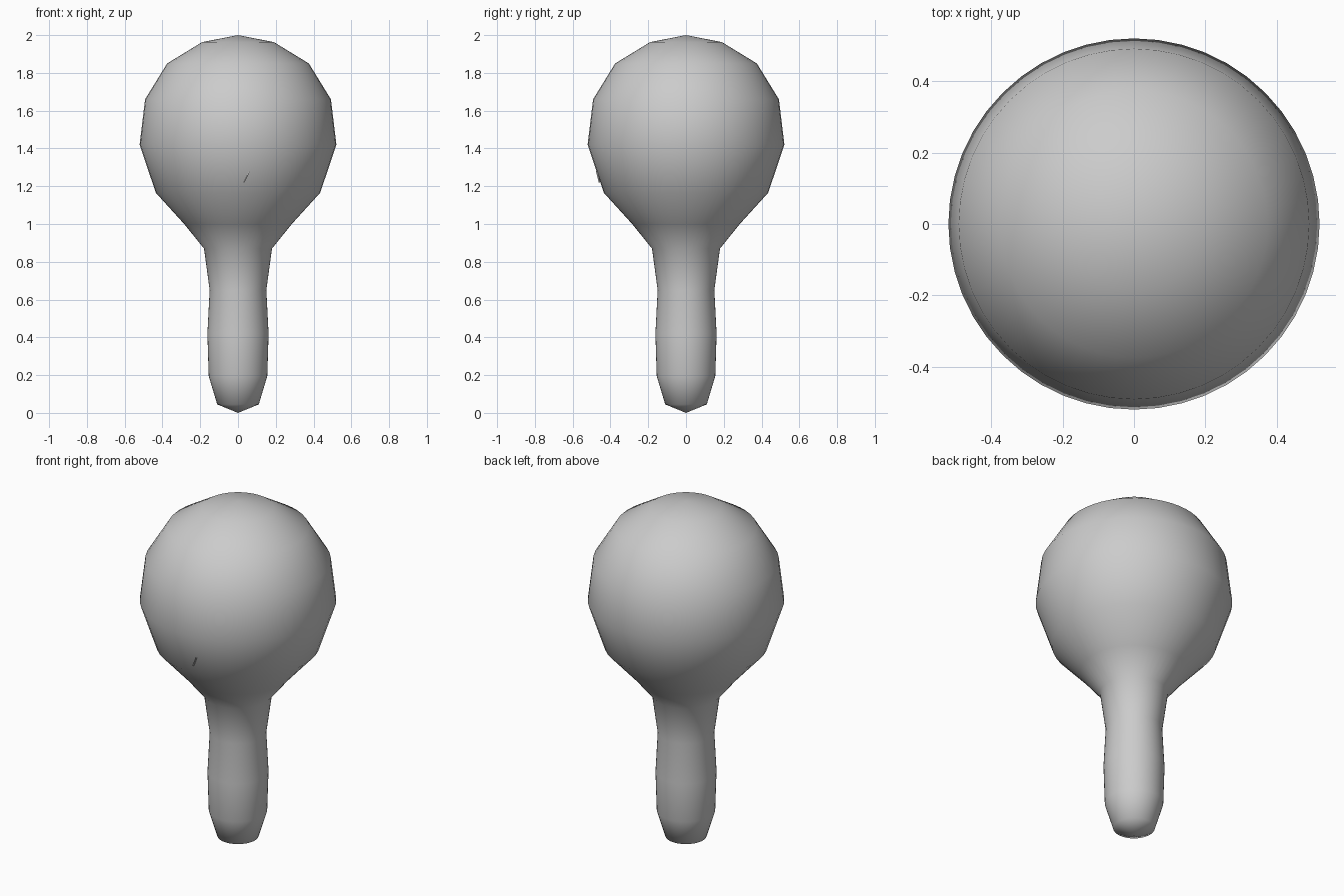
import bpy, bmesh, math

if "Cube" in bpy.data.objects:
    bpy.data.objects.remove(bpy.data.objects["Cube"])

grey = bpy.data.materials.new("light grey")
grey.diffuse_color = (0.6, 0.6, 0.6, 1)
grey.use_nodes = True
grey.node_tree.nodes["Principled BSDF"].inputs["Base Color"].default_value = grey.diffuse_color


def make_object(name, bm):
    mesh = bpy.data.meshes.new(name)
    bmesh.ops.recalc_face_normals(bm, faces=bm.faces)
    for f in bm.faces:
        f.smooth = True
    bm.to_mesh(mesh)
    bm.free()
    mesh.materials.append(grey)
    ob = bpy.data.objects.new(name, mesh)
    bpy.context.collection.objects.link(ob)
    return ob


# Turned body: slim handle flaring into a round head (radius, height)
profile = [(0, 0), (0.11, 0.045), (0.155, 0.195), (0.162, 0.42), (0.15, 0.65),
           (0.18, 0.87), (0.285, 1.0), (0.435, 1.165), (0.521, 1.42),
           (0.492, 1.66), (0.375, 1.85), (0.19, 1.963), (0, 2.0)]
bm = bmesh.new()
verts = [bm.verts.new((r, 0, z)) for r, z in profile]
edges = [bm.edges.new(p) for p in zip(verts, verts[1:])]
bmesh.ops.spin(bm, geom=verts + edges, cent=(0, 0, 0), axis=(0, 0, 1),
               angle=2 * math.pi, steps=48)
bmesh.ops.remove_doubles(bm, verts=bm.verts, dist=0.0005)
make_object("body", bm)

# Tiny slanted nick on the front of the head
bm = bmesh.new()
outline = [(0.028, 1.22), (0.034, 1.22), (0.064, 1.28), (0.058, 1.28)]
front = [bm.verts.new((x, -0.462 - (z - 1.22) * 0.25, z)) for x, z in outline]
back = [bm.verts.new((x, -0.454 - (z - 1.22) * 0.25, z)) for x, z in outline]
bm.faces.new(front)
bm.faces.new(back)
for i in range(4):
    j = (i + 1) % 4
    bm.faces.new((front[i], front[j], back[j], back[i]))
nick = make_object("front_nick", bm)
for f in nick.data.polygons:
    f.use_smooth = False
